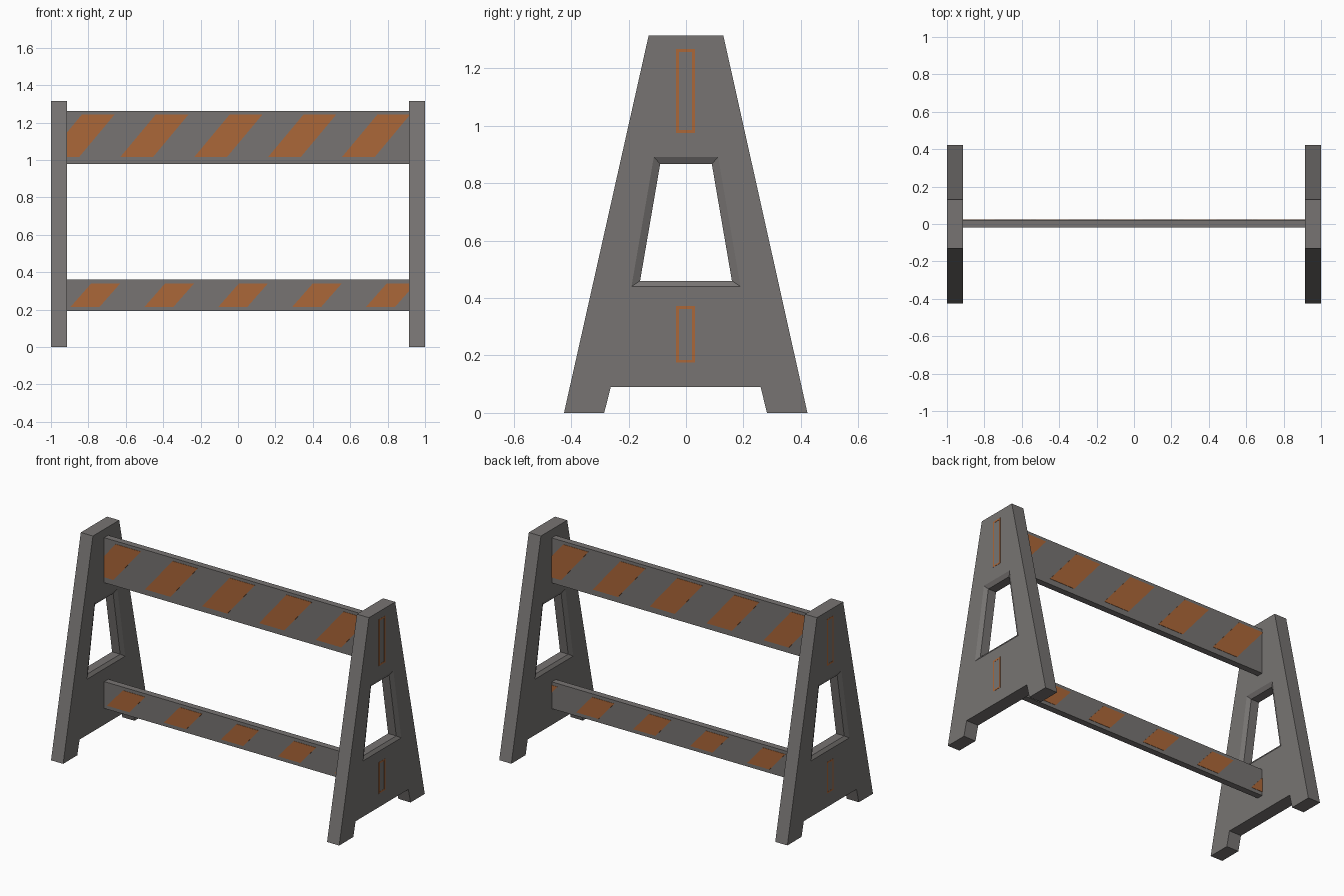
import bpy, bmesh
from mathutils import Vector

if "Cube" in bpy.data.objects:
    bpy.data.objects.remove(bpy.data.objects["Cube"])


def material(name, rgb):
    m = bpy.data.materials.new(name)
    m.diffuse_color = (*rgb, 1)
    m.use_nodes = True
    m.node_tree.nodes["Principled BSDF"].inputs["Base Color"].default_value = m.diffuse_color
    return m


GREY = material("warm_grey", (0.185, 0.175, 0.17))
ORANGE = material("stripe_orange", (0.41, 0.135, 0.04))
INNER = 0.915   # inner face of the side panels
Y0, Y1 = -0.018, 0.022   # board front and back


def finish(name, bm, mat):
    bmesh.ops.recalc_face_normals(bm, faces=bm.faces[:])
    me = bpy.data.meshes.new(name)
    bm.to_mesh(me)
    bm.free()
    me.materials.append(mat)
    ob = bpy.data.objects.new(name, me)
    bpy.context.collection.objects.link(ob)
    return ob


def add_box(bm, lo, hi):
    lo, hi = Vector(lo), Vector(hi)
    vs = bmesh.ops.create_cube(bm, size=1)["verts"]
    for v in vs:
        v.co = Vector(v.co[i] * (hi[i] - lo[i]) + (hi[i] + lo[i]) / 2 for i in range(3))


OUTLINE = [(-.425, 0), (-.285, 0), (-.262, .09), (.26, .09),
           (.282, 0), (.423, 0), (.13, 1.315), (-.13, 1.315)]
HOLE = [(-.16, .46), (.16, .46), (.09, .867), (-.09, .867)]
HOLE_WIDE = [(-.19, .44), (.19, .44), (.112, .892), (-.112, .892)]
CHAMFER = 0.014


def side_panel(name, s):
    # A-shaped slab with a window softened on both faces
    bm = bmesh.new()

    def ring(pts, x):
        return [bm.verts.new((s * x, y, z)) for y, z in pts]

    def band(a, b):
        for i in range(len(a)):
            j = (i + 1) % len(a)
            bm.faces.new((a[i], a[j], b[j], b[i]))

    rims, holes, throats = [], [], []
    for x, d in ((INNER, CHAMFER), (0.999, -CHAMFER)):
        a, h, t = ring(OUTLINE, x), ring(HOLE_WIDE, x), ring(HOLE, x + d)
        for f in ((a[0], a[1], a[2], h[0]), (a[0], h[0], h[3], a[7]),
                  (a[2], a[3], h[1], h[0]), (a[3], a[4], a[5], h[1]),
                  (a[5], a[6], h[2], h[1]), (a[7], h[3], h[2], a[6])):
            bm.faces.new(f)
        band(h, t)
        rims.append(a)
        throats.append(t)
    band(*rims)
    band(*throats)
    finish(name, bm, GREY)


def slot_outline(name, s, z0, z1):
    # thin painted frame on the outer face where a board meets the panel
    bm = bmesh.new()
    x0, x1, y0, y1, w = s * 0.997, s * 1.0, -.034, .031, .01
    for a, b, c, d in ((y0, y0 + w, z0, z1), (y1 - w, y1, z0, z1),
                       (y0 + w, y1 - w, z0, z0 + w), (y0 + w, y1 - w, z1 - w, z1)):
        add_box(bm, (min(x0, x1), a, c), (max(x0, x1), b, d))
    finish(name, bm, ORANGE)


def stripes(name, side, first, width, slant, z0, z1):
    # slanted plates, clipped at the panels; side -1 is front, +1 is back
    bm = bmesh.new()
    y = Y0 - 0.002 if side < 0 else Y1 + 0.002
    for i in range(-1, 6):
        x = first + i * 0.395
        pts = ((x, z0), (x + width, z0), (x + width + slant, z1), (x + slant, z1))
        bm.faces.new([bm.verts.new((-side * px, y, pz)) for px, pz in pts])
    for s in (-1, 1):
        bmesh.ops.bisect_plane(bm, geom=bm.verts[:] + bm.edges[:] + bm.faces[:],
                               plane_co=(s * INNER, 0, 0), plane_no=(s, 0, 0), clear_outer=True)
    ext = bmesh.ops.extrude_face_region(bm, geom=bm.faces[:])["geom"]
    bmesh.ops.translate(bm, vec=(0, -side * 0.003, 0),
                        verts=[g for g in ext if isinstance(g, bmesh.types.BMVert)])
    finish(name, bm, ORANGE)


# side panels with slot outlines
for side, s in (("left", -1), ("right", 1)):
    side_panel(side + "_panel", s)
    slot_outline(side + "_upper_slot", s, .975, 1.267)
    slot_outline(side + "_lower_slot", s, .175, .372)

# boards
for name, z0, z1 in (("upper_board", .98, 1.262), ("lower_board", .192, .36)):
    bm = bmesh.new()
    add_box(bm, (-INNER - .005, Y0, z0), (INNER + .005, Y1, z1))
    finish(name, bm, GREY)

# painted stripes, offset on the back of the lower board
for label, side, low in (("front", -1, -.895), ("back", 1, -.745)):
    stripes(label + "_upper_stripes", side, -1.025, .175, .19, 1.015, 1.243)
    stripes(label + "_lower_stripes", side, low, .155, .11, .215, .34)
